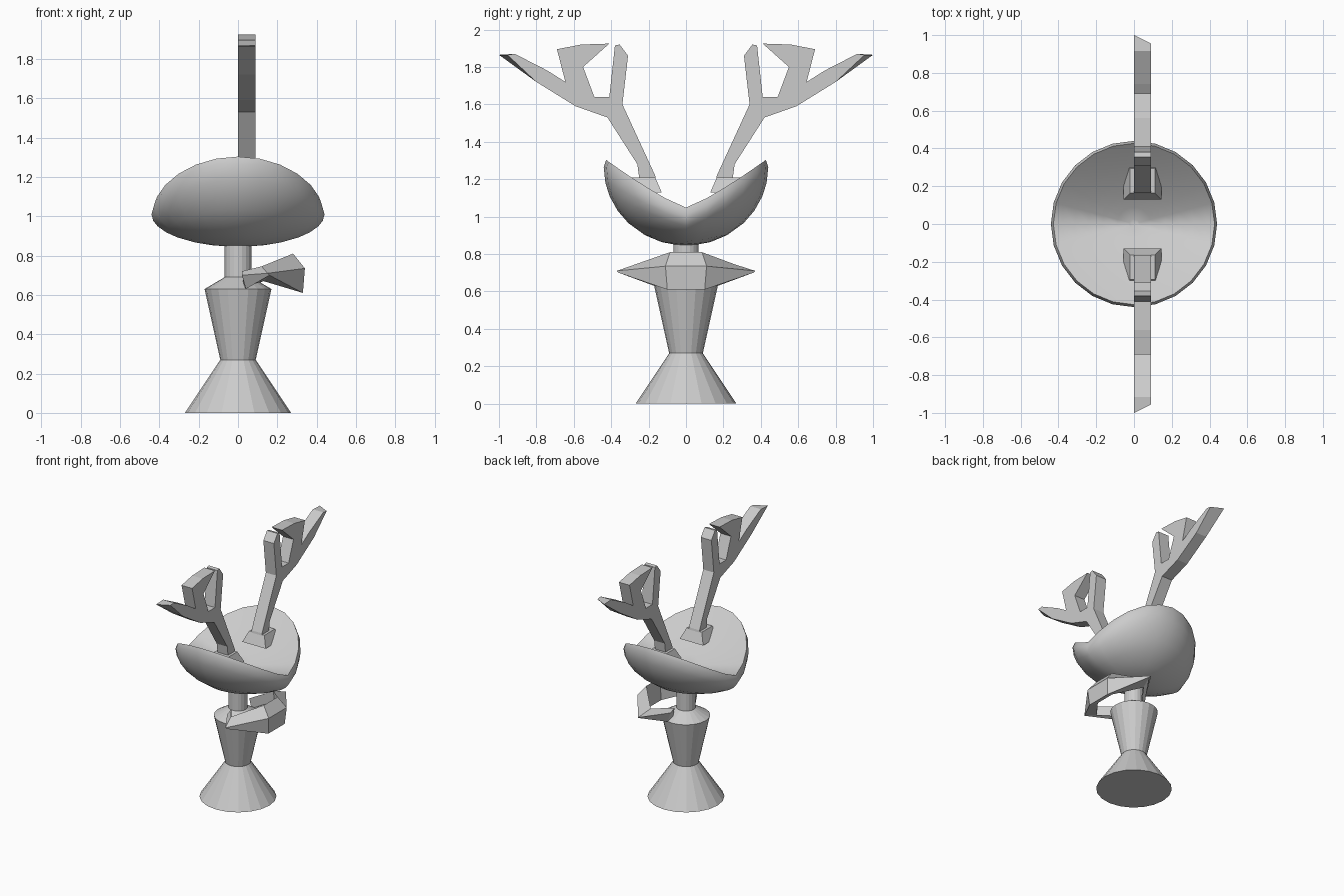
import bpy, bmesh, math

if "Cube" in bpy.data.objects:
    bpy.data.objects.remove(bpy.data.objects["Cube"])


def make(name, verts, faces, smooth=False):
    me = bpy.data.meshes.new(name)
    me.from_pydata(verts, [], faces)
    bm = bmesh.new()
    bm.from_mesh(me)
    bmesh.ops.recalc_face_normals(bm, faces=bm.faces)
    bm.to_mesh(me)
    bm.free()
    ob = bpy.data.objects.new(name, me)
    bpy.context.collection.objects.link(ob)
    if smooth:
        bpy.context.view_layer.objects.active = ob
        ob.select_set(True)
        bpy.ops.object.shade_smooth_by_angle(angle=math.radians(50))
        ob.select_set(False)
    return ob


def skin(rings):
    """Join closed rings of points with quads and cap both ends."""
    n = len(rings[0])
    verts = [p for r in rings for p in r]
    faces = [(i * n + j, i * n + (j + 1) % n, (i + 1) * n + (j + 1) % n, (i + 1) * n + j)
             for i in range(len(rings) - 1) for j in range(n)]
    faces += [tuple(range(n))[::-1], tuple(range(len(verts) - n, len(verts)))]
    return verts, faces


# Pedestal body: hourglass profile with shoulder and neck
def circle(r, z, n=20):
    return [(r * math.cos(math.tau * k / n), r * math.sin(math.tau * k / n), z) for k in range(n)]


profile = [(0.27, 0), (0.09, 0.27), (0.17, 0.63), (0.068, 0.69), (0.068, 0.88)]
make("pedestal_body", *skin([circle(r, z) for r, z in profile]))

# Saddle-shaped bowl head: underside, rim, then upper surface
R, SIDES = 0.44, 24


def top_z(x, y):
    r = math.hypot(x, y) / R
    return min(1.05 + 0.25 * (abs(y) / 0.42) ** 1.2, 1.305) - 0.03 * (1 - r * r)


def head_ring(f, upper):
    ring = []
    for k in range(SIDES):
        a = math.tau * k / SIDES
        x, y = R * f * math.cos(a), R * f * math.sin(a)
        if upper:
            z = top_z(x, y)
        else:
            edge = top_z(R * math.cos(a), R * math.sin(a)) - 0.04
            z = 0.845 + (edge - 0.845) * (1 - math.sqrt(1 - f * f))
        ring.append((x, y, z))
    return ring


rings = [head_ring(f, False) for f in (0.1, 0.3, 0.5, 0.7, 0.83, 0.93, 0.98, 1.0)]
rings += [head_ring(f, True) for f in (0.97, 0.88, 0.72, 0.55, 0.38, 0.2, 0.06)]
make("bowl_head", *skin(rings), smooth=True)

# Collar band: quad sections (x, y, z) on one side, mirrored to the other
half = [
    [(0.02, 0.11, 0.72), (0.02, 0.16, 0.70), (0.04, 0.17, 0.63), (0.03, 0.12, 0.64)],
    [(0.12, 0.26, 0.745), (0.15, 0.37, 0.71), (0.16, 0.36, 0.70), (0.13, 0.26, 0.67)],
    [(0.28, 0.085, 0.81), (0.34, 0.11, 0.735), (0.33, 0.10, 0.61), (0.27, 0.08, 0.64)],
]
other = [[(x, -y, z) for x, y, z in s] for s in reversed(half)]
make("collar_band", *skin(half + other))

# Antlers: flat branching outline (y, z), thick in x, mirrored front to back
outline = [(0.15, 1.13), (0.165, 1.22), (0.34, 1.60), (0.31, 1.86), (0.355, 1.92),
           (0.38, 1.915), (0.41, 1.64), (0.49, 1.64), (0.55, 1.80), (0.41, 1.925),
           (0.56, 1.92), (0.69, 1.895), (0.645, 1.72), (0.74, 1.78), (0.915, 1.87),
           (1.0, 1.865), (0.80, 1.72), (0.59, 1.59), (0.42, 1.53), (0.26, 1.28), (0.24, 1.13)]
for side, name in ((1, "antler_back"), (-1, "antler_front")):
    near = [(0.0, side * y, z) for y, z in outline]
    far = [(0.09, side * (y - (0.045 if y > 0.95 else 0)), z) for y, z in outline]
    make(name, *skin([near, far]))

# Small mounds where the antlers grow out of the bowl
for side, name in ((1, "antler_root_back"), (-1, "antler_root_front")):
    loops = [[(0.045 + sx * w, side * (0.23 + sy * w), z)
              for sx, sy in ((-1, -1), (1, -1), (1, 1), (-1, 1))]
             for w, z in ((0.10, 1.13), (0.065, 1.21))]
    make(name, *skin(loops), smooth=True)
